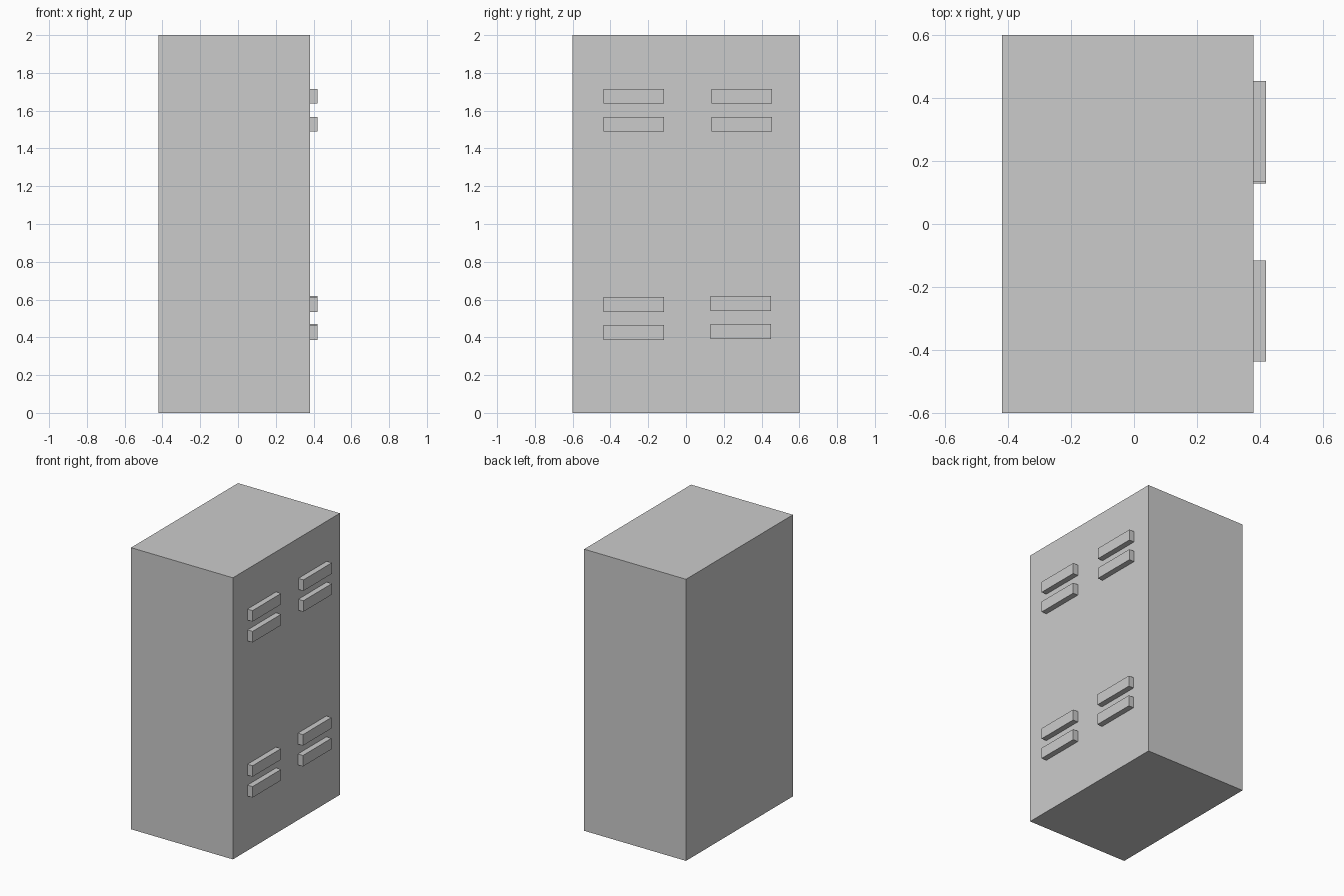
import bpy

if "Cube" in bpy.data.objects:
    bpy.data.objects.remove(bpy.data.objects["Cube"])


def box(name, lo, hi):
    """Axis-aligned box between two corners."""
    centre = [(a + b) / 2 for a, b in zip(lo, hi)]
    bpy.ops.mesh.primitive_cube_add(size=1, location=centre)
    obj = bpy.context.object
    obj.name = name
    obj.scale = [b - a for a, b in zip(lo, hi)]
    bpy.ops.object.transform_apply(location=False, rotation=False, scale=True)
    return obj


FACE_X = 0.38          # louvred side of the cabinet
LOUVRE_OUT = 0.04
LOUVRE_LEN = 0.32
LOUVRE_H = 0.078
PITCH = 0.148

# Cabinet body
box("cabinet_body", (-0.42, -0.6, 0), (FACE_X, 0.6, 2))

# Pairs of louvres: (name, near y edge, top z of the upper louvre)
pairs = [
    ("upper_front", -0.436, 1.715),
    ("upper_back", 0.134, 1.715),
    ("lower_front", -0.436, 0.613),
    ("lower_back", 0.129, 0.618),
]
for name, y, top in pairs:
    for i in range(2):
        z = top - i * PITCH
        box(f"louvre_{name}_{i + 1}",
            (FACE_X, y, z - LOUVRE_H),
            (FACE_X + LOUVRE_OUT, y + LOUVRE_LEN, z))
